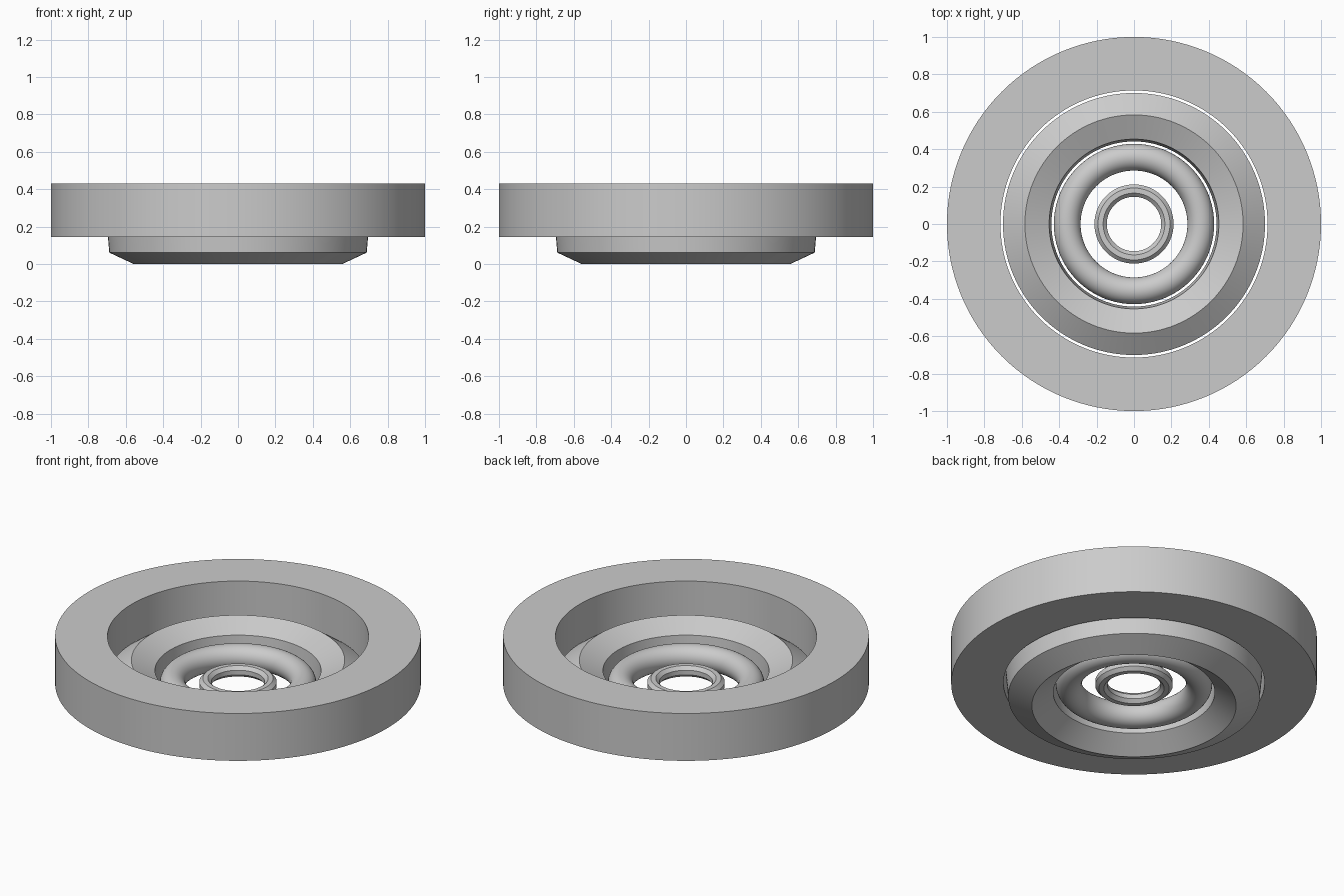
import bpy
import bmesh
from math import cos, sin, pi, radians
from mathutils import Vector

cube = bpy.data.objects.get("Cube")
if cube:
    bpy.data.objects.remove(cube, do_unlink=True)

GREY = (0.6, 0.6, 0.6, 1.0)
grey = bpy.data.materials.new("light_grey")
grey.use_nodes = True
grey.diffuse_color = GREY
grey.node_tree.nodes["Principled BSDF"].inputs["Base Color"].default_value = GREY


def ring(name, radius, height, size, sides, turn, segments=128):
    """Sweep a regular polygon section around the z axis."""
    bm = bmesh.new()
    loops = []
    for i in range(segments):
        a = 2 * pi * i / segments
        loop = []
        for j in range(sides):
            t = radians(turn) + 2 * pi * j / sides
            r = radius + size * cos(t)
            loop.append(bm.verts.new(Vector((r * cos(a), r * sin(a), height + size * sin(t)))))
        loops.append(loop)
    for i in range(segments):
        here, there = loops[i], loops[(i + 1) % segments]
        for j in range(sides):
            k = (j + 1) % sides
            bm.faces.new((here[j], there[j], there[k], here[k]))
    bmesh.ops.recalc_face_normals(bm, faces=bm.faces)
    mesh = bpy.data.meshes.new(name)
    bm.to_mesh(mesh)
    bm.free()
    mesh.materials.append(grey)
    obj = bpy.data.objects.new(name, mesh)
    bpy.context.collection.objects.link(obj)
    bpy.ops.object.select_all(action="DESELECT")
    obj.select_set(True)
    bpy.context.view_layer.objects.active = obj
    bpy.ops.object.shade_smooth_by_angle(angle=radians(30))
    return obj


# Raised outer ring with a square section
ring("outer_square_ring", 0.857, 0.287, 0.143 * 2 ** 0.5, 4, 45)
# Faceted ring with a tilted hexagonal section
ring("hexagonal_ring", 0.571, 0.143, 0.143, 6, 25)
# Smooth round ring
ring("round_ring", 0.357, 0.143, 0.0714, 32, 0)
# Small innermost ring with an octagonal section
ring("inner_octagonal_ring", 0.1786, 0.143, 0.0357, 8, 22.5)
